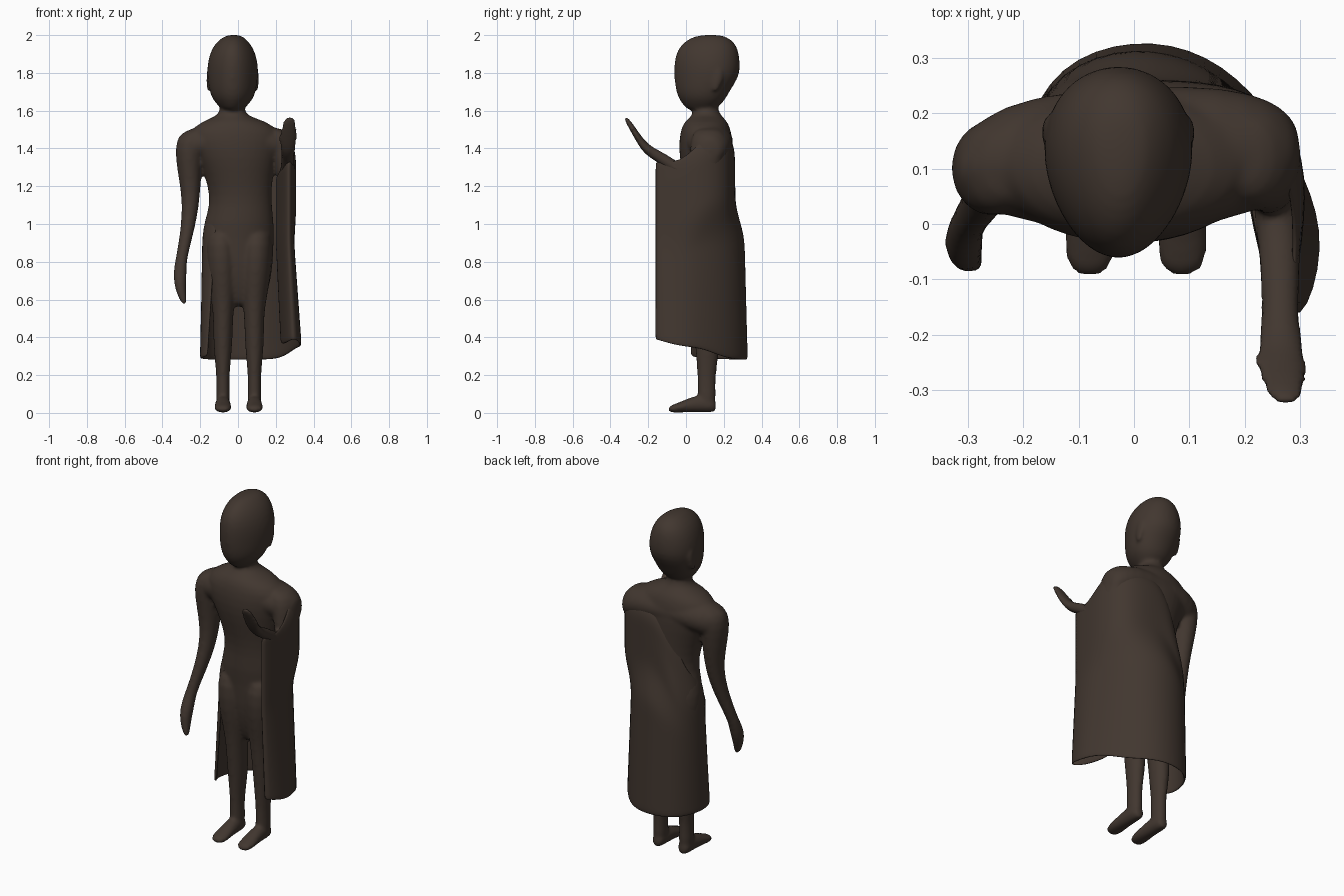
import bpy, bmesh, math

bronze = bpy.data.materials.new("dark_bronze")
bronze.diffuse_color = (0.054, 0.038, 0.029, 1)


def loft(bm, rings, axis="z", egg=0.0, n=20):
    """Skin ellipses (x, y, z, r1, r2) lying across the given axis; egg narrows the front."""
    loops = []
    for x, y, z, r1, r2 in rings:
        loop = []
        for i in range(n):
            a = 2 * math.pi * i / n
            u, v = r1 * math.cos(a) * (1 + egg * math.sin(a)), r2 * math.sin(a)
            off = {"x": (0, u, v), "y": (u, 0, v), "z": (u, v, 0)}[axis]
            loop.append(bm.verts.new((x + off[0], y + off[1], z + off[2])))
        loops.append(loop)
    faces = [bm.faces.new(loops[0]), bm.faces.new(loops[-1])]
    for a, b in zip(loops, loops[1:]):
        for i in range(n):
            j = (i + 1) % n
            faces.append(bm.faces.new((a[i], a[j], b[j], b[i])))
    bmesh.ops.recalc_face_normals(bm, faces=faces)


def finish(bm, name):
    mesh = bpy.data.meshes.new(name)
    bm.to_mesh(mesh)
    bm.free()
    mesh.materials.append(bronze)
    for p in mesh.polygons:
        p.use_smooth = True
    ob = bpy.data.objects.new(name, mesh)
    bpy.context.collection.objects.link(ob)
    return ob


body = bmesh.new()

# torso and hips
loft(body, [(-.03, .105, 1.66, .062, .062), (-.03, .105, 1.60, .066, .066),
            (-.03, .11, 1.57, .085, .08), (-.02, .105, 1.545, .17, .115),
            (-.018, .105, 1.49, .25, .138), (-.012, .105, 1.40, .237, .146),
            (0, .11, 1.30, .195, .138), (.01, .12, 1.20, .17, .127),
            (.015, .125, 1.10, .165, .122), (.005, .137, 1.01, .187, .14),
            (0, .15, .93, .193, .142), (0, .145, .80, .188, .135),
            (.005, .14, .69, .17, .112), (.012, .135, .60, .13, .08),
            (.012, .13, .56, .08, .05)])

# shoulders
loft(body, [(-.325, .095, 1.40, .03, .05), (-.30, .105, 1.405, .065, .075),
            (-.24, .115, 1.42, .10, .092), (-.12, .115, 1.44, .13, .095),
            (.10, .12, 1.44, .135, .095), (.21, .13, 1.42, .11, .092),
            (.27, .128, 1.40, .085, .08), (.302, .125, 1.39, .045, .06)], axis="x")

# head
loft(body, [(-.03, .07, 1.60, .05, .06), (-.028, .085, 1.625, .075, .095),
            (-.028, .085, 1.66, .108, .125), (-.028, .09, 1.71, .125, .147),
            (-.028, .11, 1.78, .135, .174), (-.028, .112, 1.84, .135, .177),
            (-.028, .113, 1.90, .122, .170), (-.028, .12, 1.95, .098, .148),
            (-.025, .125, 1.985, .062, .105), (-.022, .13, 2.002, .03, .05)], egg=.16)

# ears
for x in (-.156, .099):
    loft(body, [(x, .155, 1.70, .006, .012), (x, .16, 1.73, .012, .025),
                (x, .17, 1.79, .012, .032), (x, .17, 1.83, .006, .015)], n=10)
# nose
loft(body, [(-.028, -.045, 1.75, .012, .012), (-.028, -.05, 1.765, .018, .016),
            (-.028, -.045, 1.82, .01, .012)], n=10)

# legs and feet
for x in (-.08, .087):
    k = 1 if x > 0 else -1
    loft(body, [(x + .01 * k, .12, .98, .07, .09), (x + .01 * k, .115, .90, .09, .13),
                (x + .005 * k, .11, .75, .086, .118), (x, .105, .63, .070, .087),
                (x - .002 * k, .10, .53, .053, .07), (x, .112, .40, .052, .068),
                (x, .113, .30, .045, .060), (x, .108, .18, .033, .046),
                (x, .11, .09, .038, .05), (x, .11, .03, .035, .045)])
    loft(body, [(x, .16, .035, .018, .025), (x, .145, .04, .036, .038),
                (x, .08, .05, .04, .048), (x, .02, .042, .042, .04),
                (x, -.04, .028, .048, .026), (x, -.075, .022, .042, .021),
                (x, -.094, .018, .025, .012)], axis="y")

# hanging arm with hand
loft(body, [(-.20, .11, 1.51, .04, .05), (-.245, .105, 1.47, .07, .085),
            (-.260, .10, 1.40, .077, .09), (-.257, .10, 1.28, .064, .075),
            (-.25, .095, 1.16, .050, .058), (-.255, .075, 1.05, .042, .05),
            (-.275, .04, .93, .035, .042), (-.302, .0, .81, .030, .033),
            (-.307, -.025, .75, .036, .038), (-.307, -.045, .69, .034, .042),
            (-.298, -.062, .62, .024, .027), (-.282, -.072, .57, .013, .017)])

# bent arm: upper arm, then forearm with raised hand
loft(body, [(.18, .12, 1.51, .04, .05), (.215, .12, 1.48, .07, .09),
            (.234, .12, 1.40, .07, .10), (.248, .10, 1.30, .054, .085),
            (.25, .08, 1.22, .042, .06)])
loft(body, [(.25, .12, 1.25, .03, .03), (.255, .05, 1.255, .044, .045),
            (.262, -.03, 1.275, .04, .042), (.264, -.10, 1.33, .036, .04),
            (.264, -.17, 1.37, .033, .032), (.264, -.22, 1.405, .042, .036),
            (.268, -.26, 1.465, .046, .036), (.272, -.30, 1.53, .039, .027),
            (.273, -.327, 1.565, .024, .013)], axis="y")
# thumb
loft(body, [(.245, -.215, 1.41, .018, .02), (.23, -.24, 1.44, .016, .02),
            (.227, -.255, 1.475, .012, .014)], axis="y", n=10)

ob = finish(body, "figure_body")
sub = ob.modifiers.new("round", "SUBSURF")
sub.levels = sub.render_levels = 1
rem = ob.modifiers.new("blend", "REMESH")
rem.mode = "VOXEL"
rem.voxel_size = .01
rem.use_smooth_shade = True
sm = ob.modifiers.new("soften", "SMOOTH")
sm.factor = .5
sm.iterations = 6

# robe: plan outlines from the left edge, round the back, to the right front fold
HEM = [(-.16, .025), (-.195, .06), (-.196, .16), (-.135, .285), (0, .33), (.13, .305), (.235, .21),
       (.308, .08), (.348, -.04), (.305, -.193), (.262, -.11), (.23, .08)]
HIP = [(-.12, .035), (-.172, .07), (-.193, .16), (-.133, .27), (0, .316), (.13, .283), (.218, .2),
       (.275, .08), (.297, -.035), (.276, -.193), (.245, -.11), (.2, .10)]
UPPER = [(-.09, .06), (-.13, .09), (-.15, .14), (-.11, .222), (0, .252), (.12, .252), (.240, .225),
         (.307, .125), (.298, -.03), (.276, -.193), (.245, -.11), (.2, .12)]
TOP = [1.02, 1.03, 1.05, 1.18, 1.50, 1.52, 1.51, 1.49, 1.31, 1.34, 1.31, 1.25]
BASE = [.30, .29, .285, .28, .28, .28, .285, .345, .35, .40, .37, .36]


def robe_point(j, f):
    z = BASE[j] + (TOP[j] - BASE[j]) * f
    lo, hi, t = (HEM, HIP, (z - .3) / .6) if z < .9 else (HIP, UPPER, (z - .9) / .25)
    t = min(max(t, 0), 1)
    if z > .9:
        t = t * t * (3 - 2 * t)
    x, y = (a + (b - a) * t for a, b in zip(lo[j], hi[j]))
    # roll the top of the cloth over the shoulder
    if z > 1.38:
        s = math.sqrt(max(0, 1 - ((z - 1.38) / .14) ** 2))
        y = .115 + (y - .115) * s
        x *= .72 + .28 * s
    return x, y, z


robe = bmesh.new()
ROWS = 22
grid = [[robe.verts.new(robe_point(j, i / ROWS)) for j in range(len(HEM))] for i in range(ROWS + 1)]
for a, b in zip(grid, grid[1:]):
    for j in range(len(HEM) - 1):
        robe.faces.new((a[j], a[j + 1], b[j + 1], b[j]))
ob = finish(robe, "draped_robe")
sol = ob.modifiers.new("cloth", "SOLIDIFY")
sol.thickness = .016
sol.offset = 0
sub = ob.modifiers.new("round", "SUBSURF")
sub.levels = sub.render_levels = 2
